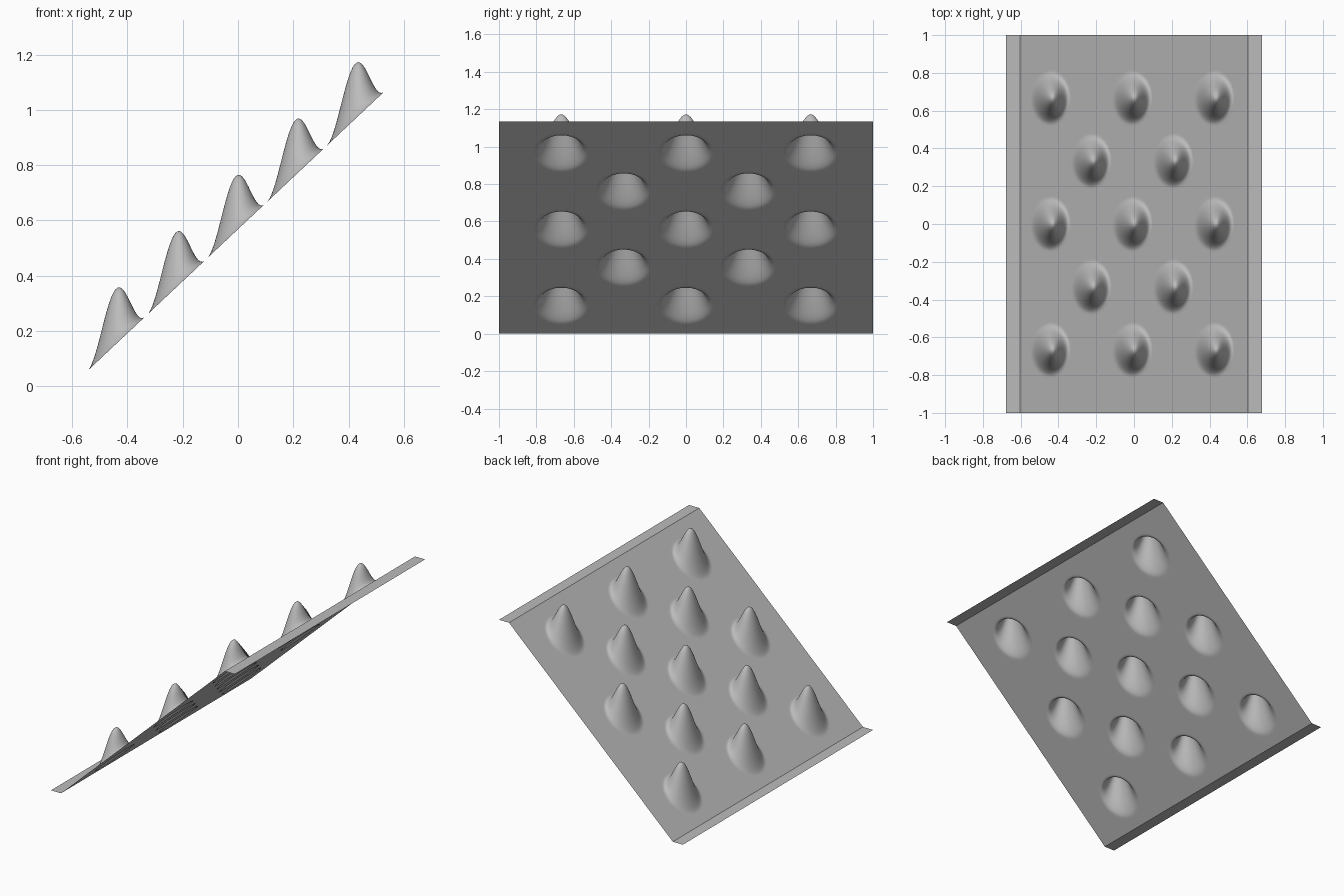
import bpy, bmesh, math

if "Cube" in bpy.data.objects:
    bpy.data.objects.remove(bpy.data.objects["Cube"])

HALF_RUN = 0.603      # half the horizontal run of the sloped sheet
HALF_FULL = 0.677     # half the run including the flanges
RISE = 1.135
SLOPE = RISE / (2 * HALF_RUN)
STRETCH = math.hypot(1, SLOPE)
BUMP_R, BUMP_H = 0.143, 0.2

grey = bpy.data.materials.new("sheet_grey")
grey.diffuse_color = (0.5, 0.5, 0.5, 1)
grey.use_nodes = True
grey.node_tree.nodes["Principled BSDF"].inputs["Base Color"].default_value = grey.diffuse_color

# staggered bump centres: rows of three alternating with rows of two
centres = []
for i in range(-2, 3):
    ys = (-2 / 3, 0, 2 / 3) if i % 2 == 0 else (-1 / 3, 1 / 3)
    centres += [(i * 0.2165 - 0.008, y) for y in ys]


def height(x, y):
    """Sloped plane plus smooth bell-shaped bumps raised vertically."""
    z = (x + HALF_RUN) * SLOPE
    for cx, cy in centres:
        r = math.hypot((x - cx) * STRETCH, y - cy) / BUMP_R
        if r < 1:
            z += BUMP_H * 0.5 * (1 + math.cos(math.pi * r))
    return z


def make_grid(name, x0, x1, nx, ny, zfunc, smooth):
    bm = bmesh.new()
    bmesh.ops.create_grid(bm, x_segments=nx, y_segments=ny, size=1)
    for v in bm.verts:
        v.co.x = x0 + (v.co.x + 1) / 2 * (x1 - x0)
        v.co.z = zfunc(v.co.x, v.co.y)
    for f in bm.faces:
        f.smooth = smooth
    mesh = bpy.data.meshes.new(name)
    bm.to_mesh(mesh)
    bm.free()
    mesh.materials.append(grey)
    obj = bpy.data.objects.new(name, mesh)
    bpy.context.collection.objects.link(obj)
    return obj


# sloped sheet with bumps
make_grid("bumpy_sheet", -HALF_RUN, HALF_RUN, 160, 240, height, True)

# flat flanges along the lower and upper edges
make_grid("lower_flange", -HALF_FULL, -HALF_RUN, 1, 1, lambda x, y: 0.0, False)
make_grid("upper_flange", HALF_RUN, HALF_FULL, 1, 1, lambda x, y: RISE, False)
